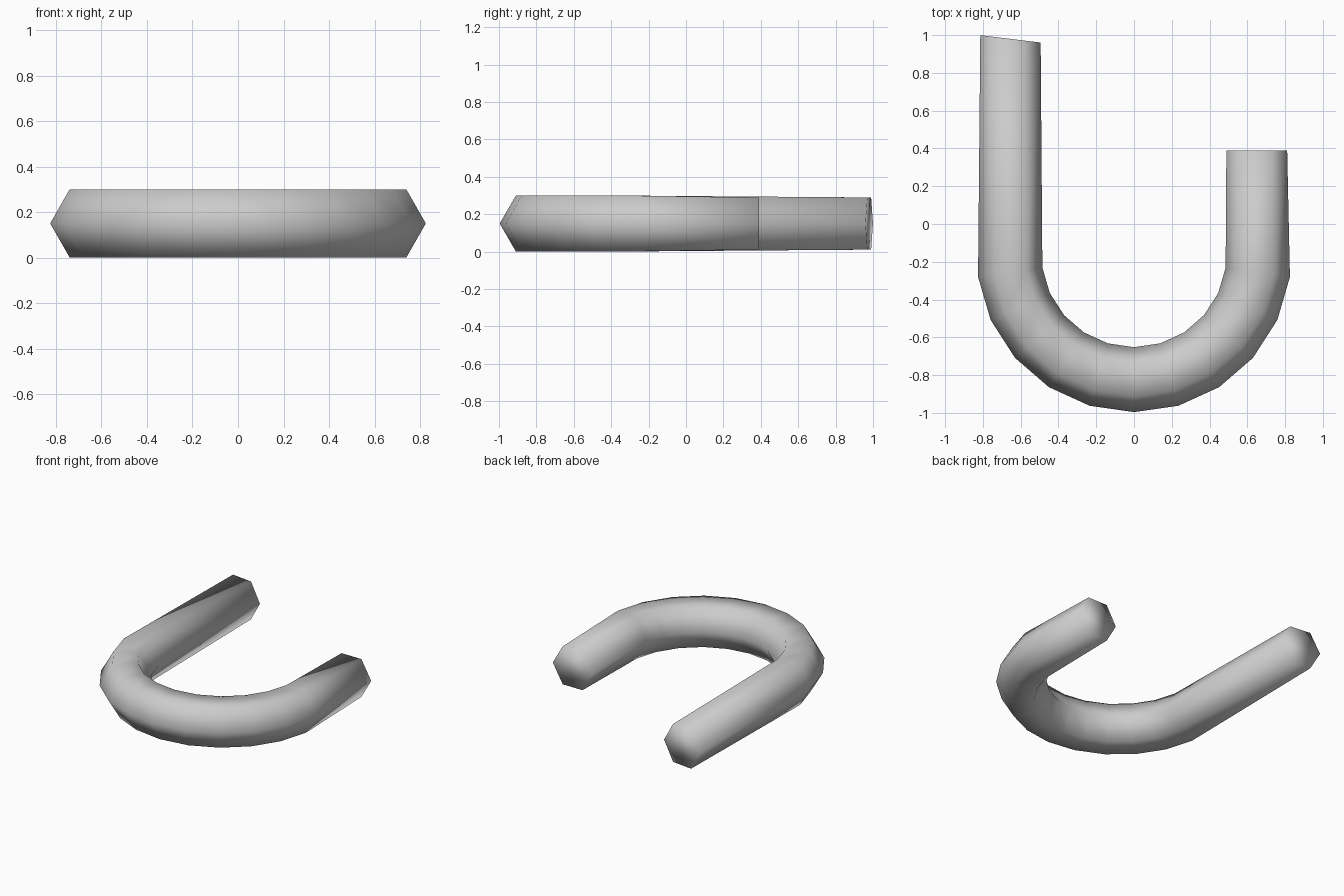
import bpy, bmesh
from math import sin, cos, pi, radians

if "Cube" in bpy.data.objects:
    bpy.data.objects.remove(bpy.data.objects["Cube"])

MID_Z, ARC_Y, ARC_R = 0.15, -0.162, 0.662
SIDES = 6

# Stations along the U: centre x, centre y, direction of the section, radius
stations = [(0.65, 0.39, 0.0, 0.161)]
for i in range(11):
    a = -(i + 0.5) * pi / 11
    stations.append((ARC_R * cos(a), ARC_Y + ARC_R * sin(a), a, 0.172))
stations.append((-0.654, 0.98, -pi - radians(7), 0.161))

# Hexagonal section swept through the stations
bm = bmesh.new()
rings = []
for x, y, a, r in stations:
    ring = []
    for k in range(SIDES):
        t = 2 * pi * k / SIDES
        out = r * cos(t)
        ring.append(bm.verts.new((x + out * cos(a), y + out * sin(a), MID_Z + r * sin(t))))
    rings.append(ring)

for p, q in zip(rings, rings[1:]):
    for k in range(SIDES):
        n = (k + 1) % SIDES
        bm.faces.new((p[k], p[n], q[n], q[k]))

# End caps
bm.faces.new(rings[0])
bm.faces.new(rings[-1])
bmesh.ops.recalc_face_normals(bm, faces=bm.faces)

# The whole hook, caps included, is smooth shaded
for f in bm.faces:
    f.smooth = True
mesh = bpy.data.meshes.new("hook_tube")
bm.to_mesh(mesh)
bm.free()
bpy.context.collection.objects.link(bpy.data.objects.new("hook_tube", mesh))
